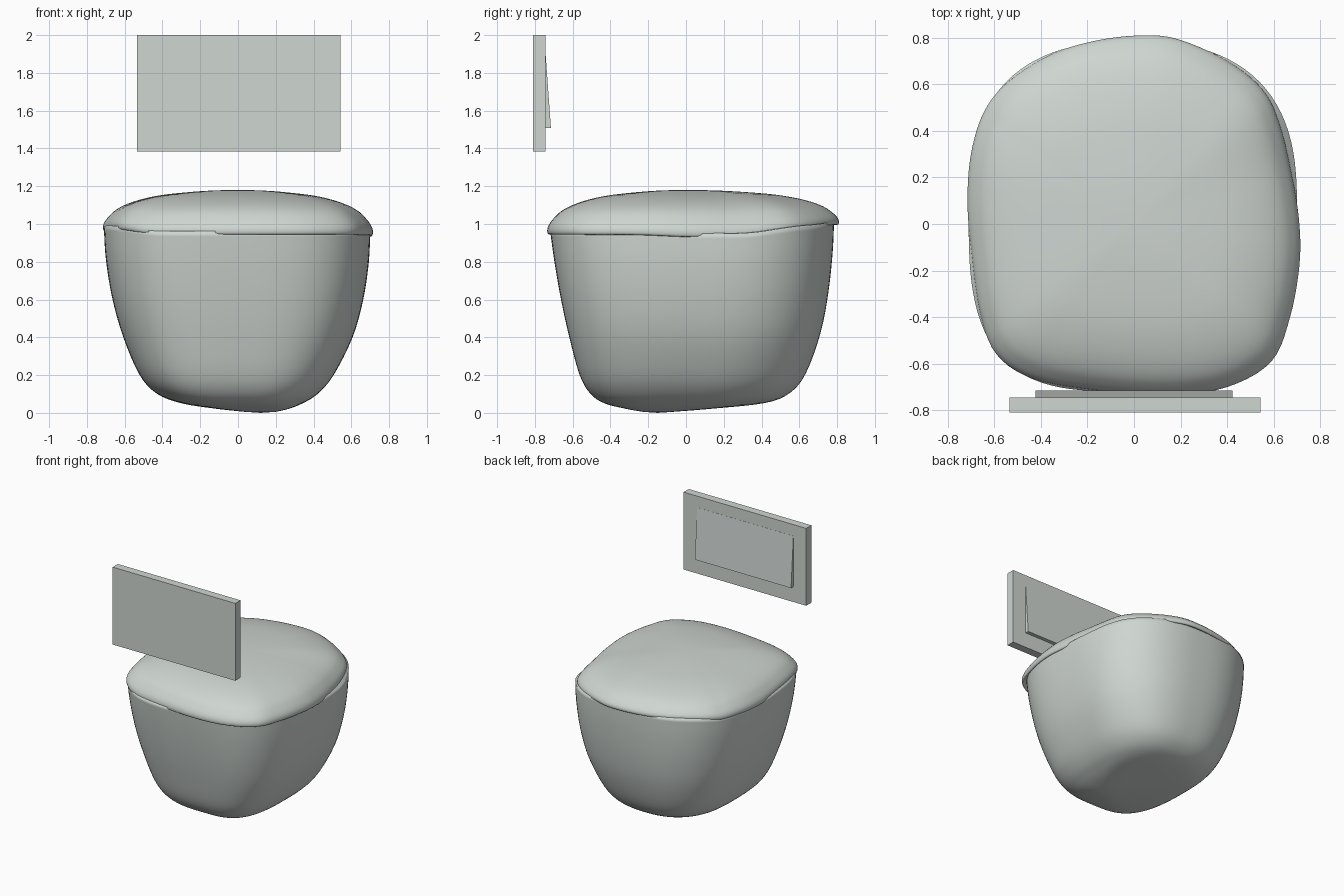
import bpy, bmesh, math

if "Cube" in bpy.data.objects:
    bpy.data.objects.remove(bpy.data.objects["Cube"])

# Single ceramic colour
ceramic = bpy.data.materials.new("pale_ceramic")
ceramic.diffuse_color = (0.62, 0.67, 0.64, 1)
ceramic.use_nodes = True
ceramic.node_tree.nodes["Principled BSDF"].inputs["Base Color"].default_value = ceramic.diffuse_color


def spline(pts, steps, closed):
    """Catmull-Rom through tuples of any length."""
    n, out = len(pts), []
    for i in range(n if closed else n - 1):
        if closed:
            p = [pts[(i + k) % n] for k in (-1, 0, 1, 2)]
        else:
            p = [pts[min(max(i + k, 0), n - 1)] for k in (-1, 0, 1, 2)]
        for s in range(steps):
            t = s / steps
            out.append(tuple(
                0.5 * (2 * b + (c - a) * t + (2 * a - 5 * b + 4 * c - d) * t * t
                       + (3 * b - a - 3 * c + d) * t ** 3)
                for a, b, c, d in zip(*p)))
    if not closed:
        out.append(pts[-1])
    return out


def make_object(name, bm):
    bmesh.ops.recalc_face_normals(bm, faces=bm.faces)
    me = bpy.data.meshes.new(name)
    bm.to_mesh(me)
    bm.free()
    me.materials.append(ceramic)
    ob = bpy.data.objects.new(name, me)
    bpy.context.collection.objects.link(ob)
    return ob


def loft(name, rings, first, last):
    """Skin rings of points and close both ends with a centre point."""
    bm = bmesh.new()
    loops = [[bm.verts.new(p) for p in r] for r in rings]
    n = len(loops[0])
    for a, b in zip(loops, loops[1:]):
        for i in range(n):
            j = (i + 1) % n
            bm.faces.new((a[i], a[j], b[j], b[i]))
    for tip, ring in ((first, loops[0]), (last, loops[-1])):
        c = bm.verts.new(tip)
        for i in range(n):
            bm.faces.new((c, ring[i], ring[(i + 1) % n]))
    for f in bm.faces:
        f.smooth = True
    return make_object(name, bm)


def prism(name, x0, x1, profile):
    """Extrude a (y, z) profile along x."""
    bm = bmesh.new()
    a = [bm.verts.new((x0, y, z)) for y, z in profile]
    b = [bm.verts.new((x1, y, z)) for y, z in profile]
    bm.faces.new(a)
    bm.faces.new(b)
    for i in range(len(a)):
        j = (i + 1) % len(a)
        bm.faces.new((a[i], a[j], b[j], b[i]))
    return make_object(name, bm)


def smooth(t):
    t = min(max(t, 0), 1)
    return t * t * (3 - 2 * t)


def rim_z(x, y):
    """Height of the wavy lid edge."""
    return (0.95 + max(0.05 * smooth((y - 0.2) / 0.5),
                       0.03 * smooth((-x - 0.4) / 0.3))
            - 0.015 * smooth((x - 0.2) / 0.3) * smooth((y - 0.1) / 0.3)
            - 0.012 * math.exp(-(y - 0.05) ** 2 / 0.05))


# Plan outline of the lid
lid_outline = spline([
    (0.05, 0.81), (0.2, 0.79), (0.4, 0.70), (0.55, 0.58), (0.625, 0.43),
    (0.68, 0.2), (0.71, 0), (0.71, -0.18), (0.67, -0.4), (0.59, -0.59),
    (0.4, -0.70), (0.15, -0.735), (-0.15, -0.715), (-0.43, -0.665),
    (-0.59, -0.56), (-0.66, -0.38), (-0.70, -0.1), (-0.715, 0.1),
    (-0.70, 0.3), (-0.645, 0.48), (-0.54, 0.61), (-0.35, 0.73),
    (-0.15, 0.79)], 5, True)

# Lid: (scale, height fraction from rim to crown)
lid_levels = spline([
    (0.5, 0.03), (0.92, 0.03), (0.985, -0.03), (1.0, 0.06), (0.988, 0.2),
    (0.95, 0.36), (0.9, 0.51), (0.82, 0.65), (0.7, 0.78), (0.54, 0.885),
    (0.28, 0.97), (0.1, 0.997)], 3, False)
lid_rings = []
for s, h in lid_levels:
    ring = []
    for x, y in lid_outline:
        base = rim_z(x, y)
        ring.append((x * s, y * s, base + h * (1.18 - base)))
    lid_rings.append(ring)
loft("lid", lid_rings, (0, 0, 0.97), (0, 0, 1.18))

# Bowl plan: rounded square, squarer at the front, in -1..1
bowl_outline = []
for i in range(120):
    a = 2 * math.pi * i / 120
    c, s = math.cos(a), math.sin(a)
    n = 2.9 - 0.35 * s
    r = (abs(c) ** n + abs(s) ** n) ** (-1 / n)
    bowl_outline.append((r * c, r * s))

# Bowl: (z, x min, x max, y min, y max)
bowl_levels = spline([
    (0.006, 0.03, 0.20, -0.23, -0.06), (0.022, -0.12, 0.27, -0.32, 0.15),
    (0.05, -0.30, 0.34, -0.43, 0.42), (0.1, -0.43, 0.42, -0.505, 0.55),
    (0.2, -0.523, 0.505, -0.563, 0.635), (0.4, -0.61, 0.605, -0.618, 0.712),
    (0.6, -0.667, 0.662, -0.662, 0.753), (0.8, -0.70, 0.692, -0.697, 0.776),
    (0.96, -0.71, 0.70, -0.719, 0.784)], 4, False)
bowl_rings = []
for z, xa, xb, ya, yb in bowl_levels:
    ring = []
    for u, v in bowl_outline:
        x = (xa + xb) / 2 + (xb - xa) / 2 * u
        y = (ya + yb) / 2 + (yb - ya) / 2 * v
        ring.append((x, y, z * (rim_z(0.71 * u, 0.77 * v) + 0.012) / 0.96))
    bowl_rings.append(ring)
loft("bowl", bowl_rings, (0.12, -0.15, 0), (0, 0, 0.965))

# Wall flush plate with tilted button
prism("flush_plate", -0.535, 0.543,
      [(-0.81, 1.385), (-0.745, 1.385), (-0.745, 2.0), (-0.81, 2.0)])
prism("flush_button", -0.423, 0.423,
      [(-0.755, 1.507), (-0.715, 1.507), (-0.744, 1.91), (-0.755, 1.91)])
